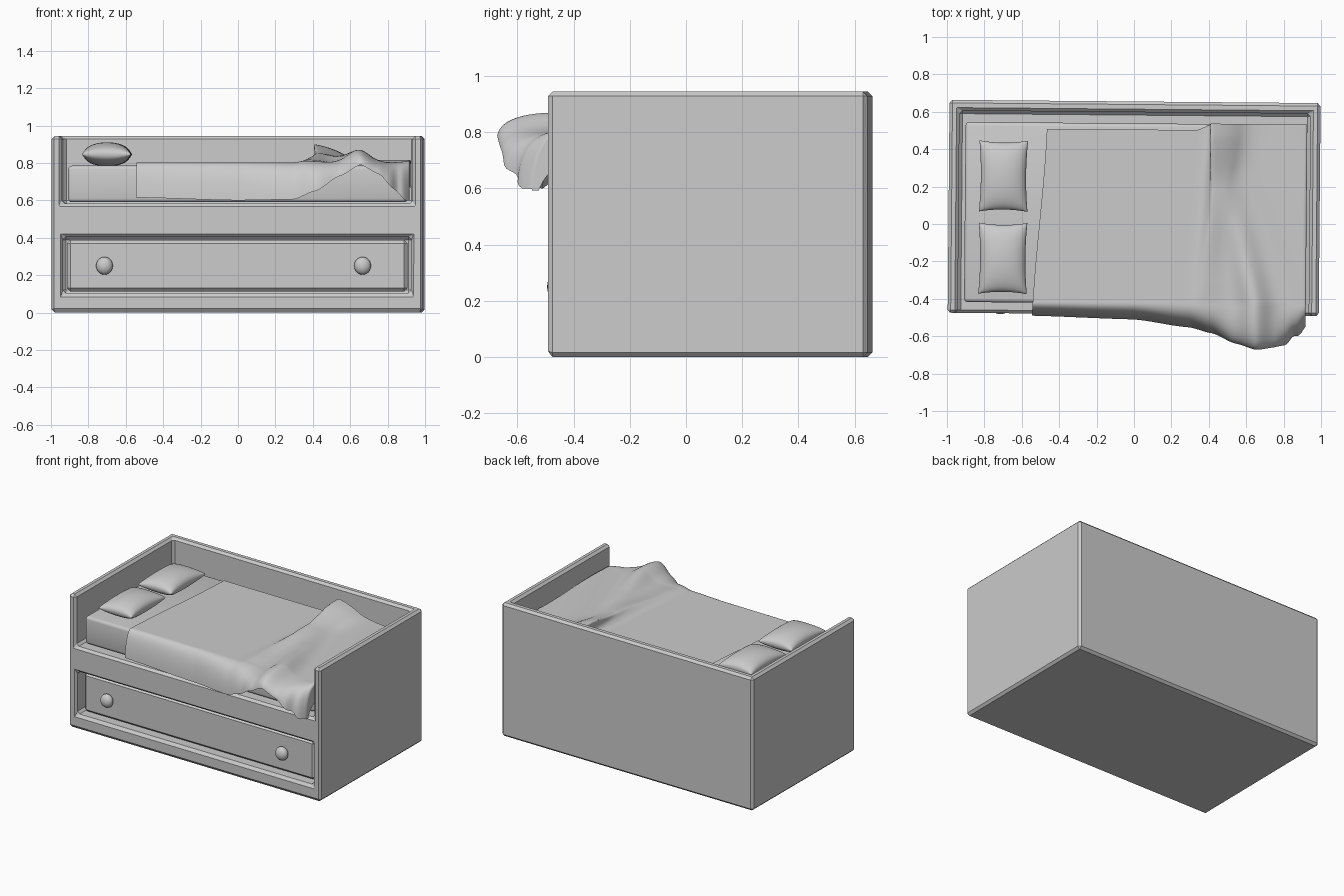
import bpy, bmesh, math
from mathutils import Matrix, Vector

if "Cube" in bpy.data.objects:
    bpy.data.objects.remove(bpy.data.objects["Cube"])

TILT = math.radians(-0.5)   # the whole bed sits very slightly turned


def finish(name, bm, smooth=None):
    bmesh.ops.recalc_face_normals(bm, faces=bm.faces)
    me = bpy.data.meshes.new(name)
    bm.to_mesh(me)
    bm.free()
    ob = bpy.data.objects.new(name, me)
    bpy.context.collection.objects.link(ob)
    ob.rotation_euler.z = TILT
    if smooth:
        bpy.ops.object.select_all(action='DESELECT')
        ob.select_set(True)
        bpy.context.view_layer.objects.active = ob
        bpy.ops.object.shade_smooth_by_angle(angle=math.radians(smooth))
    return ob


def box(name, lo, hi, bevel=0, segments=1):
    lo, hi = Vector(lo), Vector(hi)
    bm = bmesh.new()
    bmesh.ops.create_cube(bm, size=1, matrix=Matrix.Translation((lo + hi) / 2)
                          @ Matrix.Diagonal((*(hi - lo), 1)))
    if bevel:
        bmesh.ops.bevel(bm, geom=bm.edges[:], offset=bevel, segments=segments,
                        profile=0.5, affect='EDGES')
    return finish(name, bm, 40 if segments > 1 else None)


def lerp(x, *pts):
    # eased interpolation through (position, value) pairs
    if x <= pts[0][0]:
        return pts[0][1]
    for (a, p), (b, q) in zip(pts, pts[1:]):
        if x <= b:
            t = (x - a) / (b - a)
            t = 0.5 * t + 0.5 * t * t * (3 - 2 * t)
            return p + (q - p) * t
    return pts[-1][1]


def sheet(bm, fn, nu, nv):
    # grid of faces following fn(u, v), both running 0..1
    g = [[bm.verts.new(fn(i / nu, j / nv)) for j in range(nv + 1)] for i in range(nu + 1)]
    for i in range(nu):
        for j in range(nv):
            bm.faces.new((g[i][j], g[i + 1][j], g[i + 1][j + 1], g[i][j + 1]))


# Frame: one block with the bed space and drawer recess cut out
frame = box("bed_frame", (-0.992, -0.483, 0), (0.992, 0.655, 0.945))
for name, lo, hi in (
        ("bed_space_cutter", (-0.938, -0.8, 0.583), (0.938, 0.598, 1.2)),
        ("drawer_recess_cutter", (-0.932, -0.8, 0.105), (0.932, -0.36, 0.405))):
    cutter = box(name, lo, hi)
    cutter.hide_render = True
    cutter.hide_set(True)
    mod = frame.modifiers.new(name, 'BOOLEAN')
    mod.operation = 'DIFFERENCE'
    mod.solver = 'EXACT'
    mod.object = cutter
mod = frame.modifiers.new("chamfer", 'BEVEL')
mod.width = 0.016
mod.segments = 1
mod.limit_method = 'ANGLE'

# Drawer and its two knobs
box("drawer_front", (-0.91, -0.432, 0.112), (0.91, -0.355, 0.388), 0.018)
for i, x in enumerate((-0.71, 0.67)):
    bm = bmesh.new()
    bmesh.ops.create_uvsphere(bm, u_segments=20, v_segments=12, radius=0.045,
                              matrix=Matrix.Translation((x, -0.455, 0.25))
                              @ Matrix.Diagonal((1, 0.75, 1.05, 1)))
    finish(f"drawer_knob_{i + 1}", bm, 40)

# Mattress
box("mattress", (-0.905, -0.425, 0.59), (0.905, 0.538, 0.785), 0.02, 3)


# Pillows: two puffed sheets joined at a pinched seam
def pillow(name, cx, cy):
    bm = bmesh.new()
    for side in (1, -1):
        def puff(u, v, side=side):
            a, b = -math.cos(math.pi * u), -math.cos(math.pi * v)
            h = max(0, (1 - a * a) * (1 - b * b)) ** 0.42
            return (cx + 0.13 * a * (1 - 0.07 * (1 - b * b)),
                    cy + 0.19 * b * (1 - 0.06 * (1 - a * a)),
                    0.846 + side * 0.064 * h)
        sheet(bm, puff, 24, 28)
    bmesh.ops.remove_doubles(bm, verts=bm.verts, dist=0.0005)
    finish(name, bm, 70)


pillow("pillow_back", -0.70, 0.25)
pillow("pillow_front", -0.70, -0.19)


# Blanket: flat over the mattress, rumpled at the foot, draped over the front
def top_height(x, y):
    z = 0.803
    # tall fold running from back to front
    d = x - lerp(y, (-0.47, 0.36), (-0.3, 0.38), (0.2, 0.43), (0.5, 0.46))
    h = lerp(y, (-0.47, 0.005), (-0.3, 0.015), (0.2, 0.05), (0.47, 0.095))
    z += h * math.exp(-(d / (0.04 if d < 0 else 0.1)) ** 2)
    # second fold running out to the front hump
    d = x - lerp(y, (-0.5, 0.66), (0.15, 0.54))
    h = lerp(y, (-0.45, 0.055), (-0.1, 0.03), (0.3, 0.0))
    z += h * math.exp(-(d / 0.075) ** 2)
    # soft wrinkles at the foot
    w = lerp(x, (0.45, 0), (0.6, 1))
    return z + 0.007 * w * (1 + math.sin(17 * x + 7 * y))


def drape(u, v):
    hang = max(0, (v - 0.7) / 0.3)
    s = lerp(v, (0, -0.47), (0.75, -0.54))
    s += (1.06 - s) * u
    x, drop = min(s, 0.922), max(0, s - 0.922)
    back = lerp(x, (0.33, 0.505), (0.42, 0.54))
    y = back + (-0.42 - back) * min(1, v / 0.7)
    z = top_height(x, y)
    if hang:
        hem_y = lerp(x, (-0.54, -0.495), (0, -0.51), (0.3, -0.55), (0.42, -0.58),
                     (0.55, -0.635), (0.66, -0.667), (0.78, -0.65), (0.87, -0.60), (0.92, -0.54))
        hem_z = lerp(x, (-0.54, 0.615), (0, 0.60), (0.3, 0.605), (0.42, 0.65),
                     (0.55, 0.73), (0.66, 0.79), (0.76, 0.74), (0.84, 0.66), (0.9, 0.60))
        t = hang
        y = (1 - t) ** 2 * y + 2 * t * (1 - t) * (hem_y + 0.015) + t * t * hem_y
        z = (1 - t) ** 2 * z + 2 * t * (1 - t) * (z + 0.005) + t * t * hem_z
        # gathered ripples at the foot corner
        y += 0.012 * t * lerp(x, (0.75, 0), (0.85, 1)) * math.sin(75 * x)
    else:
        # tall fold leans toward the head end
        x -= 0.9 * max(0, z - 0.84) * lerp(x, (0.48, 1), (0.56, 0))
    return (x, y, max(z - drop, 0.592 + 0.0005 * (1 - u)))


bm = bmesh.new()
sheet(bm, drape, 130, 90)
finish("blanket", bm, 80)
